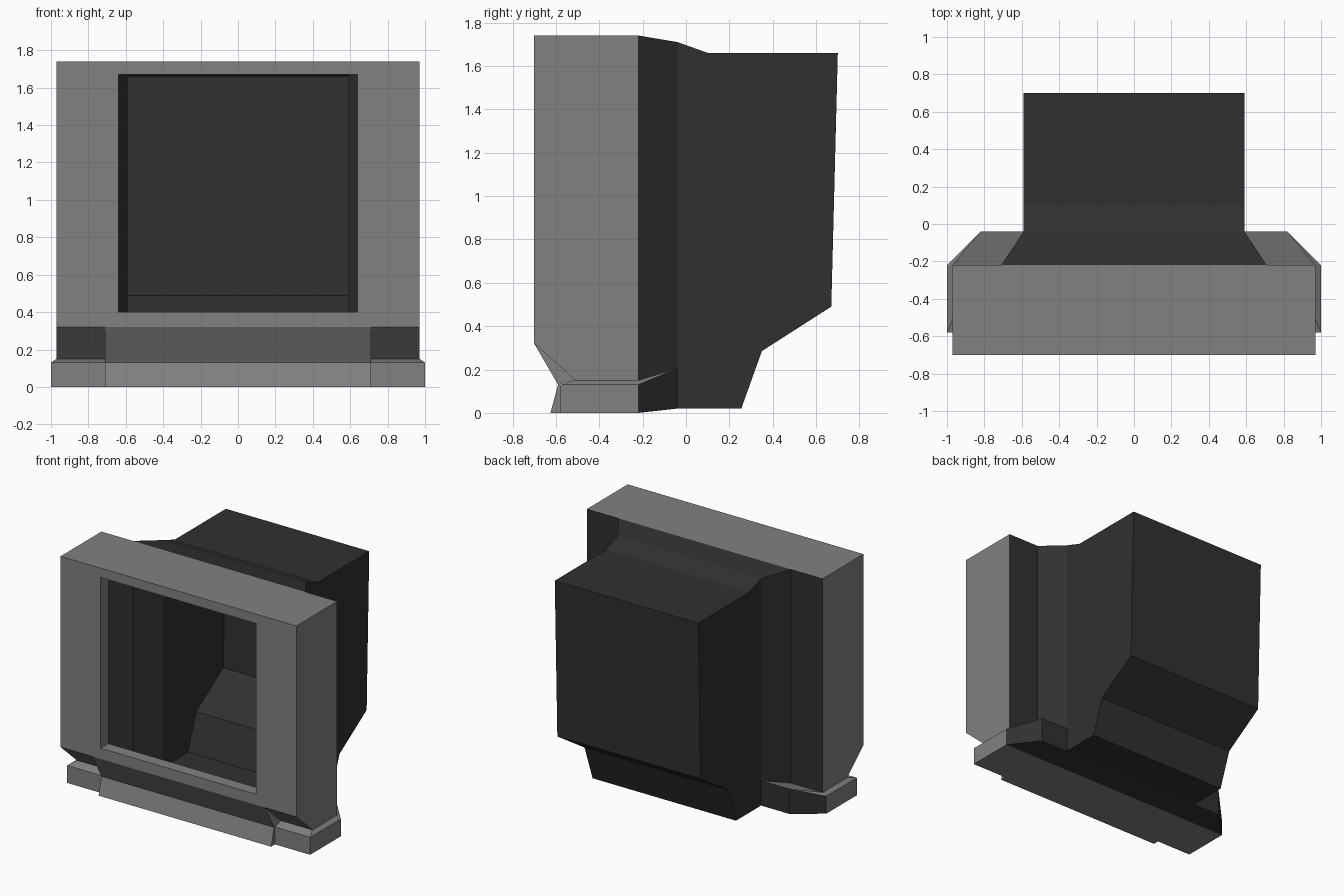
import bpy, bmesh
from mathutils import Vector

if "Cube" in bpy.data.objects:
    bpy.data.objects.remove(bpy.data.objects["Cube"])


def material(name, v):
    m = bpy.data.materials.new(name)
    m.diffuse_color = (v, v, v, 1)
    m.use_nodes = True
    m.node_tree.nodes["Principled BSDF"].inputs["Base Color"].default_value = m.diffuse_color
    return m


GREY = material("mid grey plastic", 0.22)
DARK = material("charcoal plastic", 0.03)


def part(name, faces, mat, centre, inward=False, mirror=True):
    """Flat-faced shell; faces are turned away from (or towards) centre."""
    bm = bmesh.new()
    for pts in faces:
        f = bm.faces.new([bm.verts.new(p) for p in pts])
        f.normal_update()
        out = f.normal.dot(f.calc_center_median() - Vector(centre)) > 0
        if out == inward:
            f.normal_flip()
    bmesh.ops.remove_doubles(bm, verts=bm.verts, dist=0.0005)
    me = bpy.data.meshes.new(name)
    bm.to_mesh(me)
    bm.free()
    me.materials.append(mat)
    ob = bpy.data.objects.new(name, me)
    bpy.context.collection.objects.link(ob)
    if mirror:
        ob.modifiers.new("mirror", 'MIRROR').use_clip = True
    return ob


def strip(profile):
    """Quads across x between neighbouring (half width, y, z) stations."""
    return [[(0, b[1], b[2]), (0, a[1], a[2]), a, b]
            for a, b in zip(profile, profile[1:])]


W, S, F, B = 0.97, 0.71, -0.70, -0.22   # half width, skirt half width, front, back
OX, Z0, Z1 = 0.64, 0.40, 1.67           # screen opening

# Front frame: top, side, lower corner, front face around the opening
part("front_frame", [
    [(0, B, 1.74), (0, F, 1.74), (W, F, 1.74), (W, B, 1.74)],
    [(W, B, 1.74), (W, F, 1.74), (W, F, .32), (W, -.51, .15), (W, B, .15)],
    [(S, F, .32), (W, F, .32), (W, -.51, .15), (S, -.51, .15)],
    [(S, -.51, .15), (W, -.51, .15), (W, B, .15), (S, B, .15)],
    [(0, F, 1.74), (W, F, 1.74), (OX, F, Z1), (0, F, Z1)],
    [(W, F, 1.74), (W, F, .32), (OX, F, Z0), (OX, F, Z1)],
    [(0, F, .32), (W, F, .32), (OX, F, Z0), (0, F, Z0)],
], GREY, (0, -.4, .9))

# Short lip running inwards around the opening
L = F + 0.09
part("opening_lip", [
    [(0, F, Z1), (OX, F, Z1), (OX, L, Z1), (0, L, Z1)],
    [(OX, F, Z1), (OX, F, Z0), (OX, L, Z0), (OX, L, Z1)],
    [(0, F, Z0), (OX, F, Z0), (OX, L, Z0), (0, L, Z0)],
], GREY, (0, -.65, .9), inward=True)

# Central skirt below the opening, with its small end pieces
part("front_skirt", strip([(S, F, .32), (S, -.59, .13), (S, -.625, 0), (S, B, 0)]) + [
    [(S, F, .32), (S, -.59, .13), (S, -.51, .15)],
    [(S, -.59, .13), (S, -.625, 0), (S, -.58, 0), (S, -.58, .13)],
], GREY, (0, -.3, .1))

# Feet: grey front, side, top and underside
part("feet", [
    [(S, -.58, 0), (1, -.58, 0), (1, -.58, .13), (S, -.58, .13)],
    [(1, -.58, 0), (1, B, 0), (1, B, .13), (1, -.58, .13)],
    [(S, -.58, .13), (1, -.58, .13), (W, -.51, .15), (S, -.51, .15)],
    [(1, -.58, .13), (1, B, .13), (W, B, .15), (W, -.51, .15)],
    [(S, B, .15), (W, B, .15), (.82, -.04, .205), (.59, -.04, .205)],
    [(W, B, .15), (1, B, .13), (.82, -.04, .205)],
    [(S, -.58, 0), (1, -.58, 0), (1, B, 0), (S, B, 0)],
], GREY, (.8, -.3, .07))

# Feet: dark rear
part("feet_rear", [
    [(1, B, 0), (.82, -.04, .02), (.82, -.04, .205), (1, B, .13)],
    [(.82, -.04, .02), (.59, -.04, .02), (.59, -.04, .205), (.82, -.04, .205)],
    [(S, B, 0), (1, B, 0), (.82, -.04, .02), (.59, -.04, .02)],
], DARK, (.75, -.2, .08))

# Dark plates closing the back of the frame beside the housing
part("frame_back_plates", [
    [(S, B, .15), (W, B, .15), (W, B, 1.74), (S, B, 1.74)],
], DARK, (0, -.5, .9))

# Rear housing: flared neck, stepped underside and side walls
H = .59
side = [(H, -.04, 1.71), (H, .10, 1.66), (H, .70, 1.66), (H, .67, .49),
        (H, .35, .285), (H, .255, .02), (H, -.04, .02)]
part("rear_housing", strip([(S, B, 1.74)] + side + [(S, B, 0)]) + [
    side,
    [(S, B, 1.74), side[0], side[-1], (S, B, 0)],
], DARK, (0, -.1, .9))
